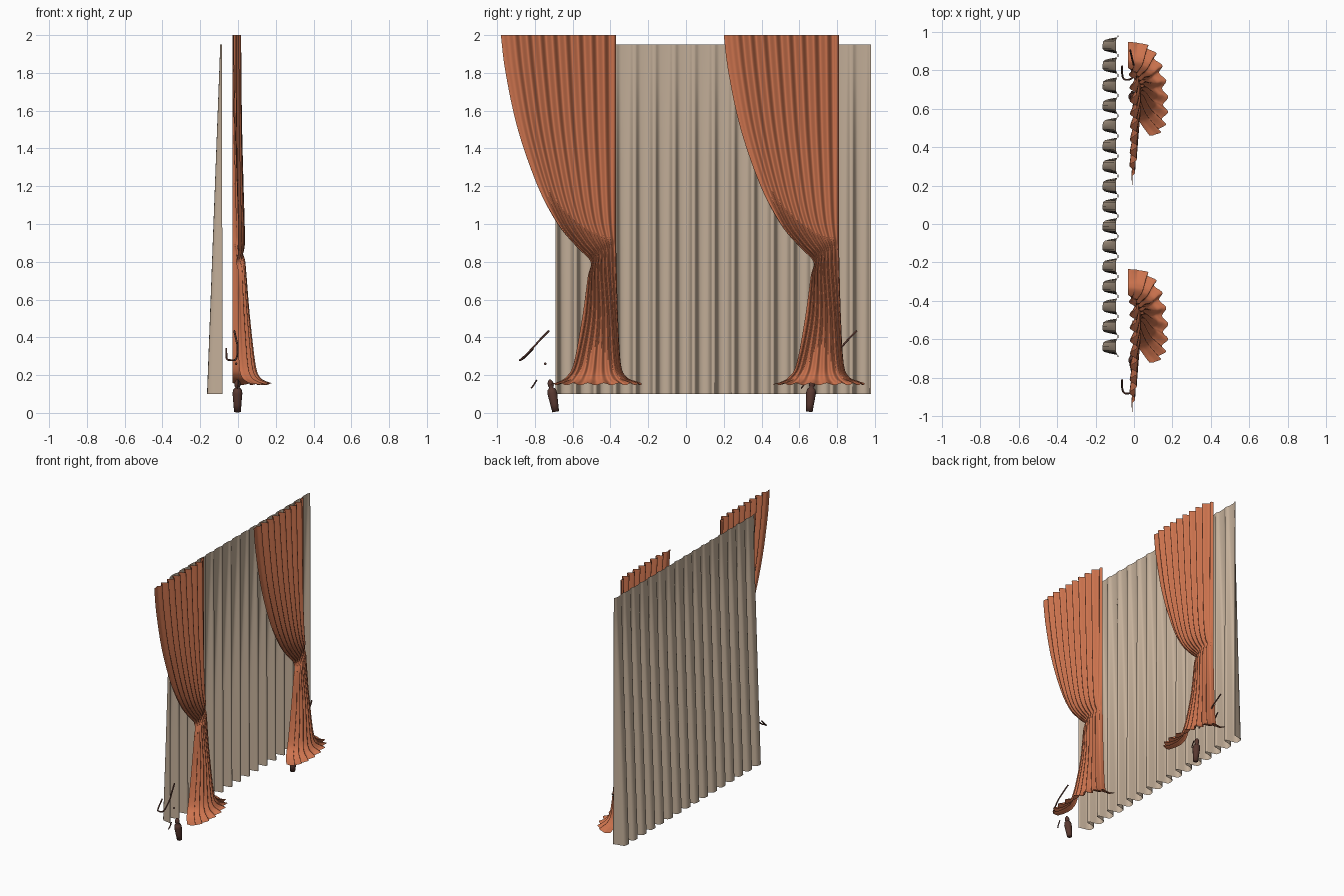
import bpy
import bmesh
from math import sin, cos, pi, exp
from mathutils import Vector

if "Cube" in bpy.data.objects:
    bpy.data.objects.remove(bpy.data.objects["Cube"])


def material(name, rgb):
    mat = bpy.data.materials.new(name)
    mat.use_nodes = True
    colour = (*rgb, 1)
    mat.diffuse_color = colour
    mat.node_tree.nodes["Principled BSDF"].inputs["Base Color"].default_value = colour
    return mat


ORANGE = material("burnt orange cloth", (0.6, 0.17, 0.075))
TAN = material("tan cloth", (0.55, 0.43, 0.32))
BROWN = material("dark brown trim", (0.1, 0.04, 0.03))


def sheet(name, rows, mat):
    """Join rows of points into one smooth cloth surface facing +x."""
    bm = bmesh.new()
    grid = [[bm.verts.new(p) for p in row] for row in rows]
    for upper, lower in zip(grid, grid[1:]):
        for i in range(len(upper) - 1):
            bm.faces.new((upper[i], lower[i], lower[i + 1], upper[i + 1]))
    return finish(name, bm, mat)


def finish(name, bm, mat):
    mesh = bpy.data.meshes.new(name)
    bm.to_mesh(mesh)
    bm.free()
    mesh.materials.append(mat)
    mesh.shade_smooth()
    obj = bpy.data.objects.new(name, mesh)
    bpy.context.collection.objects.link(obj)
    return obj


def spline(keys, steps):
    """Smoothly interpolate rows of key values."""
    out = []
    for i in range(len(keys) - 1):
        quad = [keys[max(i - 1, 0)], keys[i], keys[i + 1], keys[min(i + 2, len(keys) - 1)]]
        for s in range(steps):
            t = s / steps
            out.append([b + t * (c - a) / 2 + t * t * (a - 2.5 * b + 2 * c - d / 2)
                        + t ** 3 * (1.5 * (b - c) + (d - a) / 2) for a, b, c, d in zip(*quad)])
    return out + [list(keys[-1])]


# Tied-back drape: height, outer y, inner y, outer x, bulge, pleat depth, gathering
DRAPE = [
    (2, -.98, -.37, -.01, .008, .019, 1),
    (1.8, -.955, -.37, -.01, .01, .018, 1),
    (1.5, -.89, -.37, -.008, .015, .016, 1.05),
    (1.2, -.785, -.37, -.005, .025, .012, 1.15),
    (1, -.68, -.37, 0, .03, .01, 1.3),
    (.88, -.58, -.37, 0, .033, .008, 1.5),
    (.8, -.505, -.37, 0, .035, .006, 1.6),
    (.72, -.52, -.368, 0, .04, .008, 1.4),
    (.5, -.55, -.36, 0, .06, .009, 1),
    (.26, -.595, -.345, .005, .085, .01, 1),
    (.19, -.635, -.315, .02, .1, .01, 1),
    (.163, -.68, -.265, .05, .115, .012, 1),
    (.152, -.72, -.235, .08, .125, .014, 1),
]
PLEATS = 9


def drape(name, shift):
    rows = []
    cols = PLEATS * 12
    for z, outer, inner, edge_x, bulge, depth, gather in spline(DRAPE, 6):
        row = []
        tie = exp(-((z - .8) / .2) ** 2)
        crease = .01 * exp(-((z - .8) / .025) ** 2)
        curl = min(1, max(0, (.7 - z) / .5))
        for i in range(cols + 1):
            u = i / cols
            f = u ** gather
            f += (.5 - .5 * cos(pi * u) - f) * curl
            wave = cos(2 * pi * PLEATS * u) * min(1, u * 6)
            x = edge_x * (1 - u) - .01 * u + bulge * max(0, sin(pi * u)) ** .7
            x += depth * wave - crease
            # the inner hem turns back
            hem = max(0, (u - .96) / .04)
            x += (-.03 - x) * hem
            drop = .006 * wave * max(0, 1 - abs(z - .155) / .03)
            row.append((max(x, -.03), outer + (inner - outer) * f + shift,
                        z + .09 * u * tie + drop))
        rows.append(row)
    top = max(p[2] for p in rows[0])
    rows[0] = [(x, y, min(top, 2)) for x, y, z in rows[0]]
    return sheet(name, rows, ORANGE)


drape("right_drape", 0)
drape("left_drape", 1.18)

# Back curtain: rounded folds that deepen towards the floor
FOLD = [(0, 0), (.07, 0), (.1, .12), (.18, .6), (.24, .88), (.32, .98), (.5, 1),
        (.7, .95), (.78, .83), (.84, .55), (.9, .12), (.93, 0)]
FOLDS = 16
START, END = -.69, .98
pitch = (END - START) / FOLDS
rows = []
for level in range(13):
    t = level / 12
    depth = .008 + .075 * t
    row = [(-.086 + .005 * t - depth * d, START + pitch * (n + f), 1.95 - 1.85 * t)
           for n in range(FOLDS) for f, d in FOLD]
    row.append((-.086 + .005 * t, END, 1.95 - 1.85 * t))
    rows.append(row)
sheet("back_curtain", rows, TAN)

# Tassels turned from a profile
TASSEL = [(0, 0), (.018, 0), (.021, .04), (.026, .1), (.022, .12), (.01, .13),
          (.016, .14), (.015, .158), (.006, .172), (0, .174)]


def tassel(name, y, tilt):
    bm = bmesh.new()
    points = [bm.verts.new((r, 0, z)) for r, z in TASSEL]
    edges = [bm.edges.new(pair) for pair in zip(points, points[1:])]
    bmesh.ops.spin(bm, geom=points + edges, cent=(0, 0, 0), axis=(0, 0, 1),
                   angle=2 * pi, steps=16, use_duplicate=False)
    bmesh.ops.remove_doubles(bm, verts=bm.verts, dist=.0001)
    bmesh.ops.recalc_face_normals(bm, faces=bm.faces)
    obj = finish(name, bm, BROWN)
    obj.location = (-.003, y, .006)
    obj.rotation_euler.x = tilt


tassel("right_tassel", -.69, .18)
tassel("left_tassel", .652, -.1)


def cord(name, points, shift, radius):
    curve = bpy.data.curves.new(name, "CURVE")
    curve.dimensions = "3D"
    curve.bevel_depth = radius
    curve.bevel_resolution = 2
    curve.use_fill_caps = True
    curve.materials.append(BROWN)
    path = curve.splines.new("POLY")
    smooth = spline(points, 5)
    path.points.add(len(smooth) - 1)
    for point, co in zip(path.points, smooth):
        point.co = (*(Vector(co) + Vector((0, shift, 0))), 1)
    obj = bpy.data.objects.new(name, curve)
    bpy.context.collection.objects.link(obj)
    bpy.ops.object.select_all(action="DESELECT")
    obj.select_set(True)
    bpy.context.view_layer.objects.active = obj
    bpy.ops.object.convert(target="MESH")


# Tie hooks, loose cord ends and wall knobs
HOOK = [(-.062, -.81, .34), (-.06, -.86, .29), (-.045, -.88, .28), (-.01, -.87, .285),
        (-.002, -.81, .345), (-.01, -.77, .39), (-.02, -.725, .435)]
for side, hook_shift, end_shift in (("right", 0, 0), ("left", 1.63, 1.43)):
    cord(side + "_tie_hook", HOOK, hook_shift, .005)
    cord(side + "_cord_end", [(-.005, -.82, .13), (0, -.805, .15), (0, -.79, .175)],
         end_shift, .004)
    bm = bmesh.new()
    bmesh.ops.create_uvsphere(bm, u_segments=10, v_segments=6, radius=.007)
    finish(side + "_knob", bm, BROWN).location = (-.01, -.745 + end_shift, .26)
